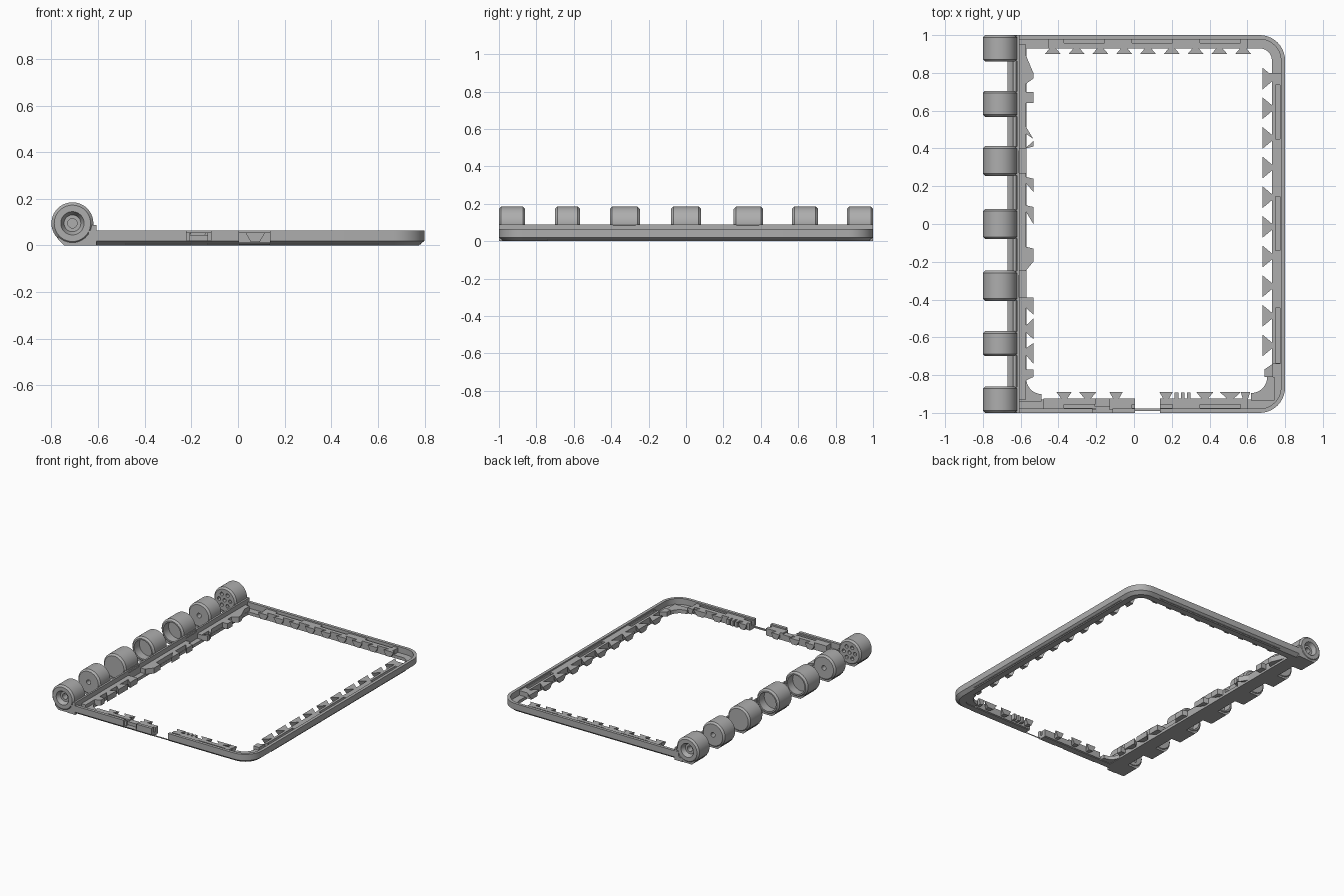
import bpy, bmesh, math

if "Cube" in bpy.data.objects:
    bpy.data.objects.remove(bpy.data.objects["Cube"])

grey = bpy.data.materials.new("mid_grey")
grey.diffuse_color = (0.42, 0.42, 0.42, 1)
grey.use_nodes = True
grey.node_tree.nodes["Principled BSDF"].inputs["Base Color"].default_value = grey.diffuse_color
AX, AZ, R = -0.71, 0.095, 0.09          # hinge axis and knuckle radius


def finish(name, bm):
    bmesh.ops.recalc_face_normals(bm, faces=bm.faces)
    me = bpy.data.meshes.new(name)
    bm.to_mesh(me)
    bm.free()
    me.materials.append(grey)
    ob = bpy.data.objects.new(name, me)
    bpy.context.collection.objects.link(ob)
    return ob


def loft(name, loops, cap=True):
    """Skin a list of equal-length point loops; cap the ends or close into a ring."""
    bm = bmesh.new()
    vs = [[bm.verts.new(p) for p in loop] for loop in loops]
    n = len(loops[0])
    for a, b in zip(vs, vs[1:] if cap else vs[1:] + vs[:1]):
        for i in range(n):
            j = (i + 1) % n
            bm.faces.new((a[i], a[j], b[j], b[i]))
    if cap:
        bm.faces.new(vs[0])
        bm.faces.new(vs[-1])
    return finish(name, bm)


def box(name, x0, x1, y0, y1, z0, z1):
    q = [(x0, y0), (x1, y0), (x1, y1), (x0, y1)]
    return loft(name, [[(x, y, z) for x, y in q] for z in (z0, z1)])


def slab(name, poly, z0, z1):
    return loft(name, [[(x, y, z) for x, y in poly] for z in (z0, z1)])


def bar_y(name, prof, y0, y1):
    return loft(name, [[(x, y, z) for x, z in prof] for y in (y0, y1)])


def cut(ob, cutters):
    for c in cutters:
        m = ob.modifiers.new("cut", 'BOOLEAN')
        m.object, m.operation, m.solver = c, 'DIFFERENCE', 'EXACT'
        bpy.context.view_layer.objects.active = ob
        bpy.ops.object.modifier_apply(modifier=m.name)
        bpy.data.objects.remove(c)


def smooth(ob):
    bpy.ops.object.select_all(action='DESELECT')
    ob.select_set(True)
    bpy.context.view_layer.objects.active = ob
    bpy.ops.object.shade_smooth_by_angle(angle=math.radians(30))


def outline(inset, z):
    """Frame outline: square corners at the hinge, round ones on the free side."""
    x0, x1, h = -0.64 + inset, 0.8 - inset, 1 - inset
    r, pts = 0.135 - inset, [(x0, -h, z)]
    for s, start in ((-1, -90), (1, 0)):
        for k in range(11):
            a = math.radians(start + 9 * k)
            pts.append((x1 - r + r * math.cos(a), s * (h - r) + r * math.sin(a), z))
    return pts + [(x0, h, z)]


# Frame: floor flange, outer lip and chamfered lower edge
section = [(0.025, 0), (0, 0.02), (0, 0.065), (0.022, 0.065),
           (0.022, 0.022), (0.07, 0.022), (0.07, 0)]
frame = loft("frame", [outline(i, z) for i, z in section], cap=False)
cut(frame, [box("c", 0.005, 0.137, -1.1, -0.9, 0.012, 0.2),
            box("c", 0.005, 0.137, -0.978, -0.9, -0.1, 0.2),
            box("c", -0.22, -0.115, -1.1, -0.975, 0.022, 0.2)])
smooth(frame)

# Clip rails inside the lip, with long slots
SLOTS_X = [(-0.37, -0.155), (-0.01, 0.205), (0.35, 0.565)]
SLOTS_Y = [(-0.735, -0.445), (-0.14, 0.145), (0.45, 0.735)]
rail = box("back_rail", -0.455, 0.6, 0.93, 0.985, 0.005, 0.055)
cut(rail, [box("c", a, b, 0.957, 0.978, 0.025, 0.1) for a, b in SLOTS_X])
rail = box("right_rail", 0.73, 0.785, -0.74, 0.8, 0.005, 0.055)
cut(rail, [box("c", 0.748, 0.772, a, b, 0.025, 0.1) for a, b in SLOTS_Y])
for name, x0, x1 in (("front_rail_left", -0.48, -0.205), ("front_rail_middle", -0.13, 0.005),
                     ("front_rail_right", 0.137, 0.6)):
    rail = box(name, x0, x1, -0.985, -0.925, 0.005, 0.055)
    cut(rail, [box("c", max(a, x0 - 0.1), b, -0.973, -0.955, 0.025, 0.1)
               for a, b in SLOTS_X if b > x0 and a < x1])
box("front_rail_link", -0.21, -0.12, -0.965, -0.925, 0.005, 0.045)


def tooth(name, c, root, tip, half, along_x):
    """Dovetail tooth: wide at the tip and top, narrow at the root and bottom."""
    loops = []
    for z, w in ((0.015, 0.45 * half), (0.055, half)):
        q = [(c - 0.012, root), (c + 0.012, root), (c + w, tip), (c - w, tip)]
        loops.append([(a, b, z) if along_x else (b, a, z) for a, b in q])
    return loft(name, loops)


for k in range(9):
    if k < 9 and -0.43 + 0.126 * k < 0.6:
        tooth("back_tooth", -0.43 + 0.126 * k, 0.935, 0.9, 0.042, True)
for k in range(10):
    tooth("right_tooth", -0.80 + 0.157 * (k + 1), 0.735, 0.68, 0.058, False)
slab("right_end_tooth", [(0.735, 0.8), (0.68, 0.8), (0.68, 0.735), (0.735, 0.78)], 0.015, 0.055)
slab("right_end_tooth", [(0.735, -0.74), (0.69, -0.77), (0.69, -0.81), (0.735, -0.81)], 0.015, 0.05)
for x, w in ((-0.37, 0.04), (-0.245, 0.045), (-0.095, 0.035), (0.17, 0.035),
             (0.375, 0.045), (0.51, 0.055), (0.59, 0.025)):
    tooth("front_tooth", x, -0.93, -0.89, w, True)
for x in (0.225, 0.258, 0.29):
    box("front_comb", x - 0.01, x + 0.01, -0.93, -0.893, 0.015, 0.055)


# Rounded corner fillets at the front
def fillet(name, cx, cy, sx, r):
    arc = [(cx + sx * r * math.cos(math.radians(t)), cy - r * math.sin(math.radians(t)))
           for t in range(0, 91, 10)]
    return slab(name, [(cx + sx * (r + 0.04), cy), *arc, (cx, cy - r - 0.04),
                       (cx + sx * (r + 0.04), cy - r - 0.04)], 0.004, 0.03)


fillet("front_right_corner", 0.62, -0.81, 1, 0.085)
fillet("front_left_corner", -0.49, -0.82, -1, 0.08)

# Ledges and teeth beside the hinge
for y0, y1 in ((0.4, 0.95), (-0.25, 0.27), (-0.93, -0.39)):
    box("hinge_ledge", -0.62, -0.572, y0, y1, 0.005, 0.055)
LEDGE_TEETH = [(0.90, 0.80, 0.77, 0.74), (0.70, 0.70, 0.64, 0.64), (0.52, 0.45, 0.45, 0.48),
               (0.40, 0.44, 0.41, 0.40), (0.25, 0.24, 0.17, 0.22), (0.10, 0.09, 0.0, 0.07),
               (-0.12, -0.13, -0.20, -0.25), (-0.39, -0.39, -0.48, -0.44),
               (-0.54, -0.5, -0.61, -0.57), (-0.66, -0.63, -0.74, -0.69), (-0.77, -0.77, -0.81, -0.83)]
for a, b, c, d in LEDGE_TEETH:
    slab("hinge_tooth", [(-0.575, a), (-0.533, b), (-0.533, c), (-0.575, d)], 0.015, 0.055)


def arc_xz(r, a0, a1, n=12):
    return [(AX + r * math.cos(math.radians(a0 + (a1 - a0) * k / n)),
             AZ + r * math.sin(math.radians(a0 + (a1 - a0) * k / n))) for k in range(n + 1)]


# Spine: concave cradle running between the knuckles
spine = bar_y("hinge_spine", [(-0.67, 0), (-0.607, 0), (-0.607, 0.088)]
              + arc_xz(0.091, -4, -64), -1, 1)
cut(spine, [box("c", -0.615, -0.55, a, a + 0.12, 0.07, 0.2) for a in (-0.39, 0.27)])
smooth(spine)

# Knuckles: lathed barrels with different end recesses as (radius, depth)
ENDS = {"cone": [(0, 0.075), (0.02, 0.075), (0.02, 0.03), (0.036, 0.03), (0.05, 0)],
        "hole": [(0, 0.05), (0.017, 0.05), (0.017, 0)],
        "cup": [(0, 0.06), (0.068, 0.06), (0.068, 0)],
        "flat": [(0, 0)], "flower": [(0, 0)]}
KNUCKLES = [(-1, -0.86, "cone", "flower"), (-0.7, -0.567, "hole", "hole"),
            (-0.407, -0.247, "flat", "cup"), (-0.08, 0.08, "cup", "cup"),
            (0.255, 0.412, "cup", "flat"), (0.567, 0.705, "hole", "hole"),
            (0.86, 1, "flower", "cone")]
N = 40
for y0, y1, e0, e1 in KNUCKLES:
    prof = [(r, y0 + d) for r, d in ENDS[e0]] + [(R - 0.012, y0), (R, y0 + 0.012)]
    prof += [(R, y1 - 0.012), (R - 0.012, y1)] + [(r, y1 - d) for r, d in reversed(ENDS[e1])]
    bm = bmesh.new()
    vs = [bm.verts.new((AX + r, y, AZ)) for r, y in prof]
    es = [bm.edges.new(p) for p in zip(vs, vs[1:])]
    bmesh.ops.spin(bm, geom=vs + es, cent=(AX, 0, AZ), axis=(0, 1, 0),
                   angle=2 * math.pi, steps=N, use_duplicate=False)
    bmesh.ops.remove_doubles(bm, verts=bm.verts, dist=1e-4)
    ob = finish("hinge_knuckle", bm)
    if "flower" in (e0, e1):
        face = y0 if e0 == "flower" else y1
        holes = [(0, 0)] + [(0.045 * math.cos(k * math.pi / 3), 0.045 * math.sin(k * math.pi / 3))
                            for k in range(6)]
        cut(ob, [bar_y("c", [(AX + dx + 0.013 * math.cos(t * math.pi / 6),
                              AZ + dz + 0.013 * math.sin(t * math.pi / 6)) for t in range(12)],
                       face - 0.03, face + 0.03) for dx, dz in holes])
    smooth(ob)
    # Foot joining the barrel to the flat underside
    bar_y("knuckle_foot", [(-0.773, 0.028), (-0.745, 0), (-0.61, 0), (-0.61, 0.085)]
          + arc_xz(0.083, -5, -137), y0 + 0.003, y1 - 0.003)
